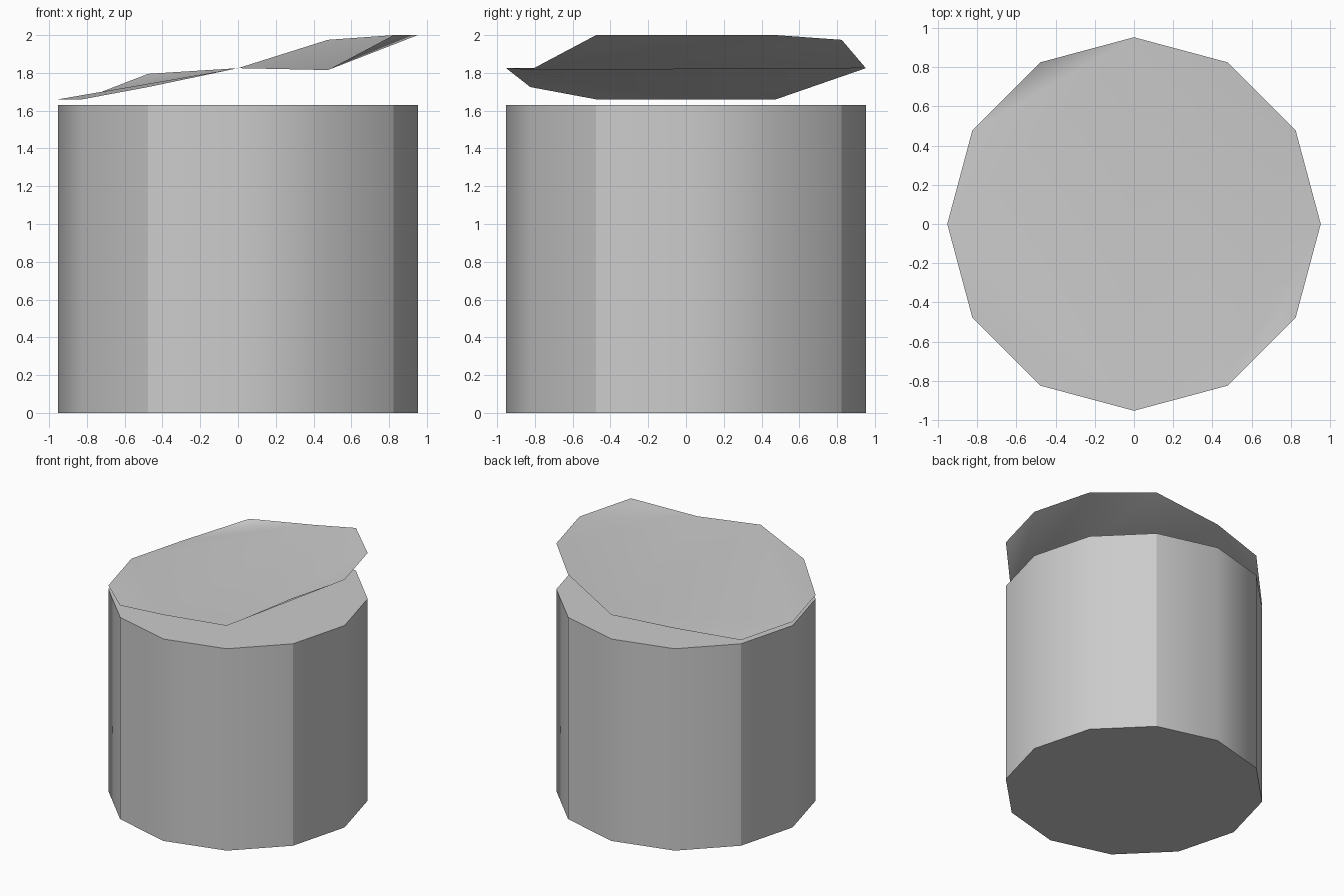
import bpy, bmesh, math

cube = bpy.data.objects.get("Cube")
if cube:
    bpy.data.objects.remove(cube)

RADIUS, HEIGHT, SIDES = 0.952, 1.63, 12

grey = bpy.data.materials.new("light grey")
grey.use_nodes = True
colour = (0.6, 0.6, 0.6, 1.0)
grey.diffuse_color = colour
grey.node_tree.nodes["Principled BSDF"].inputs["Base Color"].default_value = colour


def add_object(name, bm):
    mesh = bpy.data.meshes.new(name)
    bm.to_mesh(mesh)
    bm.free()
    mesh.materials.append(grey)
    obj = bpy.data.objects.new(name, mesh)
    bpy.context.collection.objects.link(obj)
    return obj


def ring(bm, heights):
    """Closed ring of vertices, starting on +x and turning towards +y."""
    step = 2 * math.pi / SIDES
    return [bm.verts.new((RADIUS * math.cos(i * step), RADIUS * math.sin(i * step), z))
            for i, z in enumerate(heights)]


# Can body: capped twelve-sided drum, smooth in four quarter-turn groups
bm = bmesh.new()
bottom = ring(bm, [0.0] * SIDES)
top = ring(bm, [HEIGHT] * SIDES)
bm.faces.new(reversed(bottom))
bm.faces.new(top)
for i in range(SIDES):
    j = (i + 1) % SIDES
    side = bm.faces.new((bottom[i], bottom[j], top[j], top[i]))
    side.smooth = True
for edge in bm.edges:
    if any(len(f.verts) > 4 for f in edge.link_faces):
        edge.smooth = False
for i in range(2, SIDES, 3):
    bm.edges.get((bottom[i], top[i])).smooth = False
add_object("can_body", bm)

# Bent lid: thin sheet tilted up towards +x, folded across the middle
bm = bmesh.new()
rim = ring(bm, [2.0, 2.0, 1.975, 1.825, 1.795, 1.66,
                1.66, 1.66, 1.725, 1.825, 1.815, 2.0])
for tri in ((9, 10, 3), (10, 2, 3), (10, 1, 2), (10, 0, 1), (10, 11, 0),
            (9, 3, 6), (3, 5, 6), (3, 4, 5), (9, 6, 7), (9, 7, 8)):
    bm.faces.new([rim[i] for i in tri]).smooth = True
add_object("bent_lid", bm)
